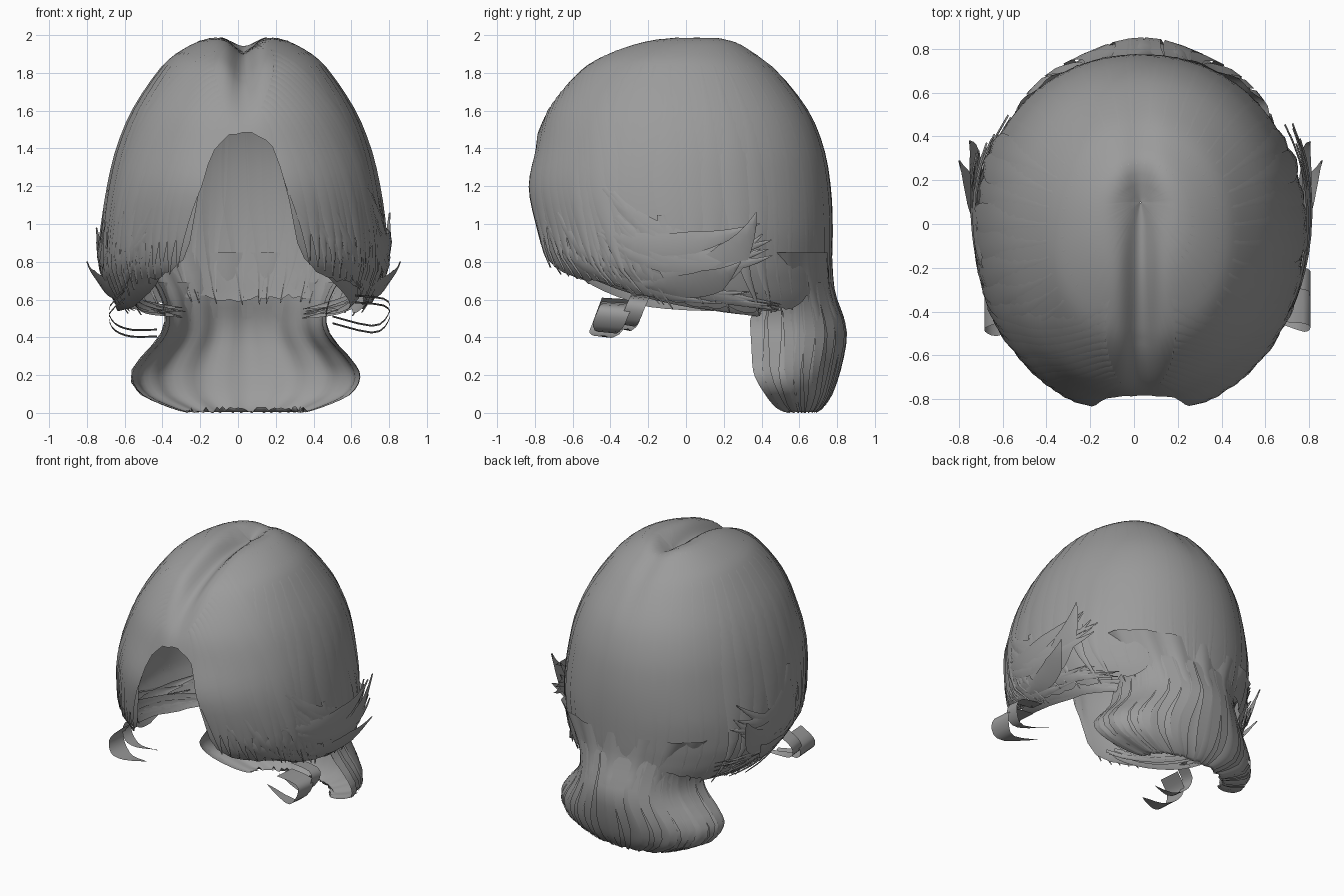
import bpy, math, random
from mathutils import Vector

if "Cube" in bpy.data.objects:
    bpy.data.objects.remove(bpy.data.objects["Cube"])

random.seed(4)
CX = 0.03
grey = bpy.data.materials.new("hair_grey")
grey.diffuse_color = (0.33, 0.33, 0.33, 1)
grey.use_nodes = True
grey.node_tree.nodes["Principled BSDF"].inputs["Base Color"].default_value = grey.diffuse_color

# Head outline: z, half width, front y, back y
HEAD = [(2.0, 0, .1, .1), (1.98, .2, -.2, .25), (1.9, .36, -.44, .38), (1.8, .46, -.59, .5),
        (1.6, .59, -.74, .65), (1.4, .67, -.81, .73), (1.2, .715, -.86, .765), (1.0, .74, -.84, .775),
        (.8, .745, -.79, .77), (.7, .72, -.70, .765), (.6, .67, -.58, .76), (.48, .58, -.45, .74)]
# Tail outline: z, half width, back y, side edge y
TAIL = [(.85, .60, .765, .42), (.65, .46, .78, .42), (.5, .42, .83, .38), (.4, .45, .84, .38),
        (.3, .54, .825, .38), (.2, .60, .80, .39), (.1, .55, .765, .44), (.03, .40, .72, .49), (0, .30, .68, .54)]
# Lower edge of the hair: angle from the front, z
EDGE = [(0, 1.5), (8, 1.46), (13, 1.38), (16.5, 1.25), (18.5, 1.1), (20, .94), (24, .81), (31, .745),
        (56, .66), (72, .59), (85, .57), (112, .54), (130, .55), (145, .62), (180, .6)]


def spline(tab, p):
    """Smooth interpolation of table rows, p from 0 to 1"""
    f = max(0, min(p, 1)) * (len(tab) - 1)
    i = min(int(f), len(tab) - 2)
    t = f - i
    a, b, c, d = (tab[max(0, min(k, len(tab) - 1))] for k in range(i - 1, i + 3))
    return [.5 * (2 * y + (z - x) * t + (2 * x - 5 * y + 4 * z - w) * t * t
                  + (3 * y - x - 3 * z + w) * t ** 3) for x, y, z, w in zip(a, b, c, d)]


def edge_z(deg):
    d = abs(deg)
    for (a, za), (b, zb) in zip(EDGE, EDGE[1:]):
        if d <= b:
            return za + (zb - za) * (d - a) / (b - a)
    return EDGE[-1][1]


def p_of_z(z):
    lo, hi = 0, 1
    for _ in range(24):
        m = (lo + hi) / 2
        if spline(HEAD, m)[0] > z:
            lo = m
        else:
            hi = m
    return lo


def head_point(deg, p, off=0):
    z, w, yf, yb = spline(HEAD, p)
    s, c = math.sin(math.radians(deg)), math.cos(math.radians(deg))
    s = math.copysign(abs(s) ** .94, s)
    c = math.copysign(abs(c) ** .94, c)
    x = (w + off) * s
    # the back narrows towards the nape
    x *= 1 - .5 * max(0, min(1, .95 - z)) * max(0, -c - .35)
    y = (yf + yb) / 2 - ((yb - yf) / 2 + off) * c
    # parting groove along the top
    k = max(0, min((z - 1.45) / .4, 1))
    z -= .09 * k * math.exp(-(x / .07) ** 2) * (1 if y < .1 else max(.2, 1 - (y - .1) * 4))
    return Vector((CX + x, y, z + off * max(0, (z - 1.5))))


def make(name, verts, faces):
    me = bpy.data.meshes.new(name)
    me.from_pydata([tuple(v) for v in verts], [], faces)
    me.materials.append(grey)
    me.shade_smooth()
    ob = bpy.data.objects.new(name, me)
    bpy.context.collection.objects.link(ob)
    return ob


def grid_faces(rows, cols, start=0, wrap=False):
    out = []
    for r in range(rows - 1):
        for c in range(cols if wrap else cols - 1):
            d = (c + 1) % cols
            a = start + r * cols
            out.append((a + c, a + cols + c, a + cols + d, a + d))
    return out


# Main cap: crown, curtain fringe, sides and back
COLS, ROWS = 120, 36
verts = []
ends = [p_of_z(edge_z(-180 + 360 * c / COLS) + random.uniform(-.015, .015)) for c in range(COLS)]
for r in range(ROWS):
    for c in range(COLS):
        verts.append(head_point(-180 + 360 * c / COLS, max(.002, ends[c] * r / (ROWS - 1))))
make("hair_cap", verts, grid_faces(ROWS, COLS, wrap=True))


# Flared tail at the nape, open towards the face
def tail_point(f, p, off=0):
    z, w, yb, ye = spline(TAIL, p)
    s, co = math.sin(f), math.cos(f)
    return Vector((CX + .01 + (w + off) * s, yb + off * co - (yb - ye) * (1 - co), max(z, 0)))


verts = []
TR, TC = 26, 49
for r in range(TR):
    for c in range(TC):
        q = tail_point(math.radians(-94 + 188 * c / (TC - 1)), r / (TR - 1), .008 * math.sin(c * 1.1))
        if r == TR - 1:
            q.z += random.uniform(0, .035)
        verts.append(q)
make("nape_tail", verts, grid_faces(TR, TC))


# Tapered strips that lie on the cap
def lock(verts, faces, a, b, c, width, off0, off1, n=12):
    """a, b, c: curve points as (angle, z)"""
    start = len(verts)
    pts = []
    for i in range(n):
        t = i / (n - 1)
        pts.append(Vector([(1 - t) ** 2 * u + 2 * t * (1 - t) * v + t * t * w for u, v, w in zip(a, b, c)]))
    for i, q in enumerate(pts):
        t = i / (n - 1)
        d = pts[min(i + 1, n - 1)] - pts[max(i - 1, 0)]
        d = Vector((d.x * .0125, d.y)).normalized()
        wd = width * min(1, .35 + 2 * t) * min(1, 2.6 * (1 - t) + .04) / 2
        off = off0 + (off1 - off0) * t * t
        for s in (-1, 0, 1):
            verts.append(head_point(q.x - s * d.y * wd / .0125, p_of_z(q.y + s * d.x * wd),
                                    off + (.008 if s == 0 else 0)))
    faces += grid_faces(n, 3, start)


# Long strands falling over the sides and back
U = random.uniform
verts, faces = [], []
for i in range(44):
    deg = -176 + 352 * i / 43
    if abs(deg) < 50:
        continue
    end = edge_z(deg) - (U(-.03, .04) if abs(deg) < 125 else .03)
    lock(verts, faces, (deg, 1.97), (deg + U(-3, 3), 1.4), (deg + U(-4, 4), end),
         .13, -.006, U(.005, .02) if abs(deg) < 125 else -.004, 18)
make("long_strands", verts, faces)

# Fringe strands sweeping from the parting to the sides
verts, faces = [], []
for side in (-1, 1):
    for i in range(12):
        end = 26 + 4 * i
        lock(verts, faces, (side * (8 + 1.5 * i), 1.62 + .027 * i), (side * (end - 4), 1.5 + .03 * i),
             (side * end, edge_z(end) + U(-.03, .02)), .14, -.004, U(.005, .02), 18)
make("fringe_strands", verts, faces)

# Side locks swept backwards at the ends
verts, faces = [], []
for side in (-1, 1):
    for i in range(16):
        a = U(28, 60)
        lock(verts, faces, (side * a, U(.8, 1.1)), (side * (a + U(10, 25)), U(.57, .68)),
             (side * U(95, 128), U(.53, .7)), U(.05, .1), U(-.03, .01), U(-.03, .05))
    for i in range(7):
        lock(verts, faces, (side * U(58, 85), U(.95, 1.2)), (side * U(82, 95), U(.6, .8)),
             (side * U(112, 124), U(.78, 1.08)), U(.09, .14), .008, U(.02, .07))
    # outward flick
    lock(verts, faces, (side * 80, .72), (side * 108, .68), (side * 115, 1.06 if side > 0 else .98), .16, .01, .11)
    lock(verts, faces, (side * 70, .68), (side * 95, .62), (side * 108, .8), .12, .01, .12)
    # tucked layer under the sides
    for i in range(8):
        lock(verts, faces, (side * U(25, 50), U(.8, .9)), (side * U(60, 80), U(.56, .64)),
             (side * U(115, 140), U(.5, .56)), .08, -.05, -.12)
make("swept_locks", verts, faces)

# Loose curls hanging below the front sides
verts, faces = [], []
CURLS = {-1: [(-.60, -.36, .60), (-.68, -.39, .52), (-.66, -.42, .44), (-.57, -.44, .40), (-.43, -.42, .40)],
         1: [(.62, -.36, .58), (.78, -.37, .56), (.80, -.40, .49), (.72, -.42, .42), (.50, -.38, .47)]}
for side, tab in CURLS.items():
    for shift, wid in ((0, .17), (.12, .10)):
        start = len(verts)
        for i in range(14):
            x, y, z = spline(tab, i / 13)
            h = wid / 2 * min(1, (13 - i) / 6 + .1)
            verts += [(x, y + shift - h, z + .01 + shift * .3), (x, y + shift + h, z + shift * .3)]
        faces += grid_faces(14, 2, start)
make("loose_curls", verts, faces)

# Strips wrapped over the tail
verts, faces = [], []
for i in range(20):
    f = math.radians(-88 + 176 * i / 19 + U(-4, 4))
    start = len(verts)
    for j in range(12):
        t = j / 11
        for s in (-1, 1):
            verts.append(tail_point(f + s * .1 * (1 - .8 * t), .1 + .9 * t, .012 * min(1, 4 * t)))
    faces += grid_faces(12, 2, start)
make("tail_strands", verts, faces)
